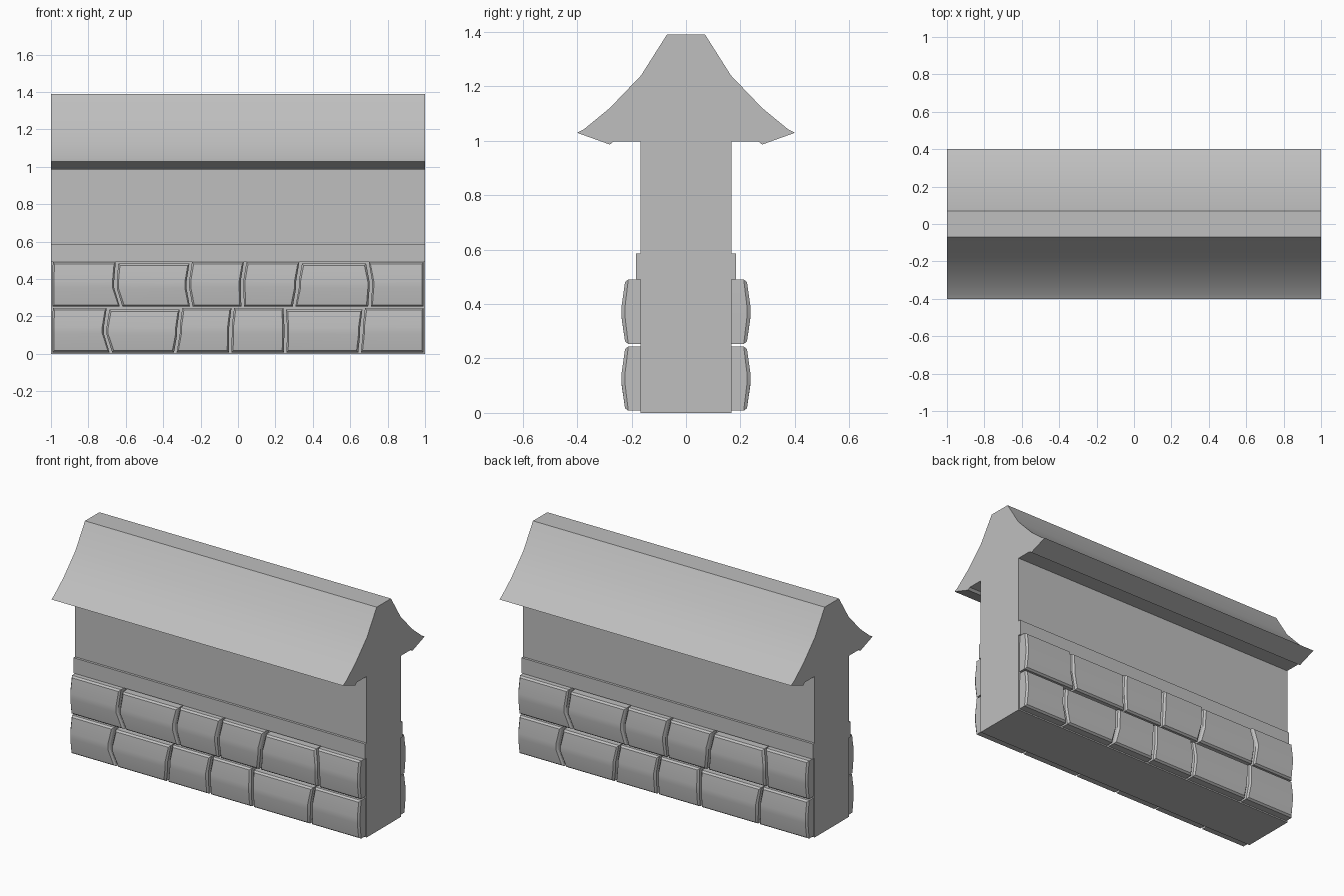
import bpy
import bmesh
from math import radians

cube = bpy.data.objects.get("Cube")
if cube:
    bpy.data.objects.remove(cube, do_unlink=True)

GREY = (0.52, 0.52, 0.52, 1)
grey = bpy.data.materials.new("stone_grey")
grey.use_nodes = True
grey.diffuse_color = GREY
grey.node_tree.nodes["Principled BSDF"].inputs["Base Color"].default_value = GREY


def finish(bm, name):
    bmesh.ops.recalc_face_normals(bm, faces=bm.faces)
    mesh = bpy.data.meshes.new(name)
    bm.to_mesh(mesh)
    bm.free()
    mesh.materials.append(grey)
    obj = bpy.data.objects.new(name, mesh)
    bpy.context.collection.objects.link(obj)
    bpy.ops.object.select_all(action='DESELECT')
    obj.select_set(True)
    bpy.context.view_layer.objects.active = obj
    bpy.ops.object.shade_smooth_by_angle(angle=radians(30))


def extrude_profile(name, points):
    """Sweep a (y, z) outline along the full length of the wall."""
    bm = bmesh.new()
    face = bm.faces.new([bm.verts.new((-1, y, z)) for y, z in points])
    new = bmesh.ops.extrude_face_region(bm, geom=[face])["geom"]
    bmesh.ops.translate(bm, vec=(2, 0, 0),
                        verts=[v for v in new if isinstance(v, bmesh.types.BMVert)])
    finish(bm, name)


def stone(name, left, right, z0, z1, side):
    """Pillow-faced block; left and right hold the edge x at bottom, middle, top."""
    rows = (0, 0.42, 0.58, 1)

    def ring(inset, edge_y, mid_y):
        pts = []
        for edge, sign in ((left, 1), (right, -1)):
            xs = (edge[0], edge[1], edge[1], edge[2])
            col = []
            for i, t in enumerate(rows):
                z = z0 + inset + t * (z1 - z0 - 2 * inset)
                y = mid_y if i in (1, 2) else edge_y
                col.append((side * (xs[i] + sign * inset), -side * y, z))
            pts += col if sign == 1 else col[::-1]
        return [bm.verts.new(p) for p in pts]

    bm = bmesh.new()
    rings = [ring(0, 0.16, 0.16), ring(0, 0.212, 0.224), ring(0.009, 0.224, 0.237)]
    for a, b in zip(rings, rings[1:]):
        for i in range(8):
            j = (i + 1) % 8
            bm.faces.new((a[i], a[j], b[j], b[i]))
    front = rings[-1]
    for i in range(3):
        bm.faces.new((front[i], front[i + 1], front[6 - i], front[7 - i]))
    bm.faces.new(rings[0])
    finish(bm, name)


# Wall core with its flared, flat-topped roof
half = [(0.168, 0), (0.168, 0.998), (0.265, 0.998), (0.28, 0.986), (0.40, 1.029),
        (0.375, 1.042), (0.28, 1.12), (0.165, 1.24), (0.07, 1.39)]
extrude_profile("wall_with_roof", half + [(-y, z) for y, z in reversed(half)])

# Two courses of stones: seam x at bottom, middle and top
END_L, END_R = (-1.0, -1.0, -0.997), (1.0, 1.0, 1.0)
courses = {
    "lower": (0.008, 0.244, [(-0.68, -0.71, -0.695), (-0.335, -0.318, -0.305),
                             (-0.042, -0.04, -0.028), (0.252, 0.255, 0.25),
                             (0.65, 0.66, 0.672)]),
    "upper": (0.253, 0.49, [(-0.625, -0.655, -0.647), (-0.25, -0.268, -0.253),
                            (0.025, 0.022, 0.038), (0.3, 0.318, 0.335),
                            (0.703, 0.71, 0.692)]),
}
GAP = 0.007
for side, label in ((1, "front"), (-1, "back")):
    for course, (z0, z1, seams) in courses.items():
        lines = [END_L] + seams + [END_R]
        for n, (a, b) in enumerate(zip(lines, lines[1:])):
            drop = 0.008 if n in (1, 4) else 0
            stone(f"{label}_{course}_stone_{n + 1}",
                  [max(x + GAP, -0.996) for x in a],
                  [min(x - GAP, 0.996) for x in b], z0, z1 - drop, side)

    # Plain band above the stones
    extrude_profile(f"{label}_band", [(-side * y, z) for y, z in
                    ((0.16, 0.49), (0.183, 0.49), (0.183, 0.585), (0.16, 0.585))])
